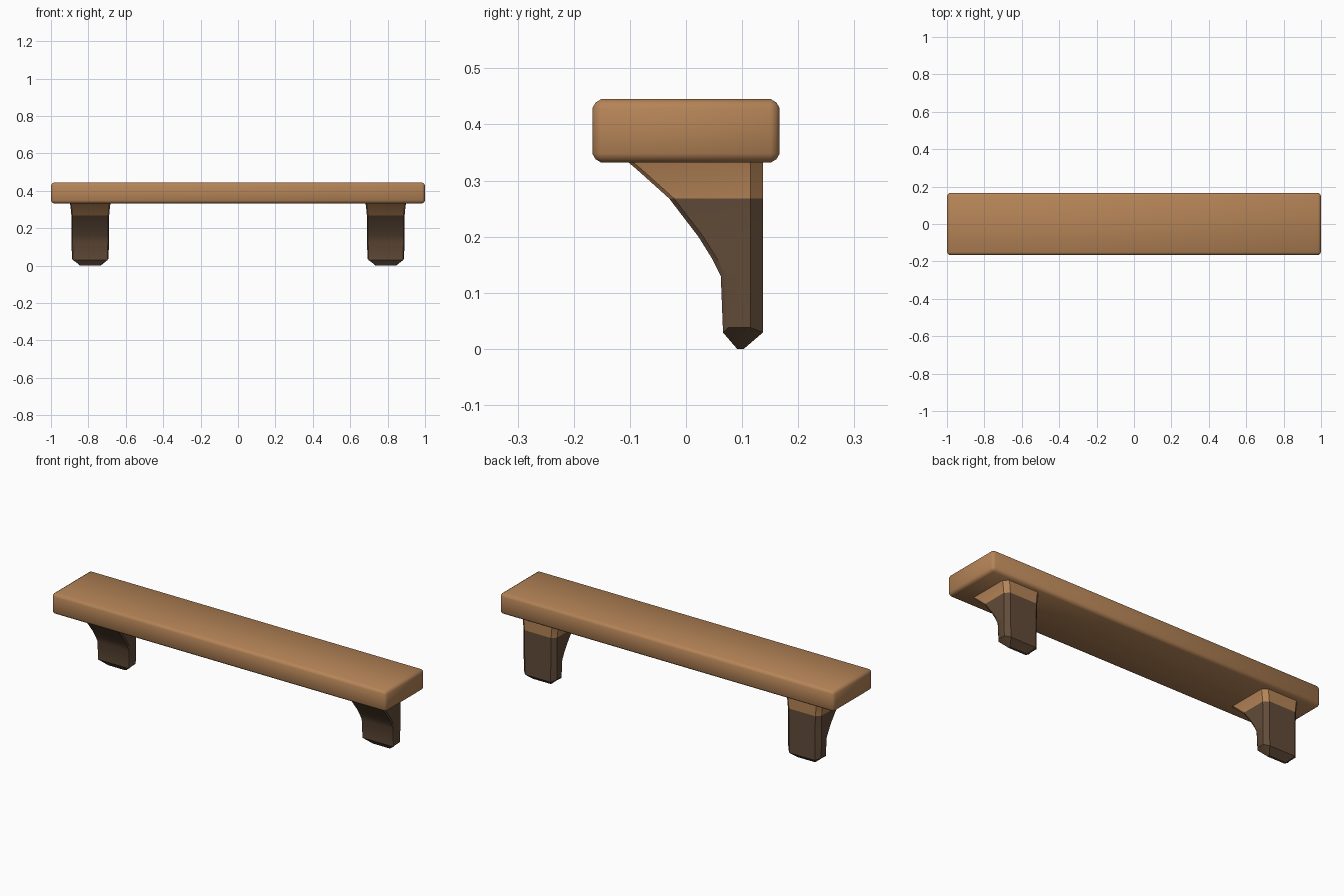
import bpy, bmesh, math

if "Cube" in bpy.data.objects:
    bpy.data.objects.remove(bpy.data.objects["Cube"])


def material(name, rgb):
    m = bpy.data.materials.new(name)
    m.diffuse_color = (*rgb, 1)
    m.use_nodes = True
    m.node_tree.nodes["Principled BSDF"].inputs["Base Color"].default_value = m.diffuse_color
    return m


wood = material("warm_wood", (0.46, 0.23, 0.095))
dark = material("dark_wood", (0.12, 0.07, 0.04))


def finish(bm, name, mats, angle):
    bmesh.ops.recalc_face_normals(bm, faces=bm.faces)
    me = bpy.data.meshes.new(name)
    bm.to_mesh(me)
    bm.free()
    for m in mats:
        me.materials.append(m)
    ob = bpy.data.objects.new(name, me)
    bpy.context.collection.objects.link(ob)
    bpy.ops.object.select_all(action='DESELECT')
    bpy.context.view_layer.objects.active = ob
    ob.select_set(True)
    bpy.ops.object.shade_smooth_by_angle(angle=math.radians(angle))
    return ob


# Plank: worn box with softened edges
bm = bmesh.new()
bmesh.ops.create_cube(bm, size=1)
for v in bm.verts:
    v.co.x *= 2.0
    v.co.y *= 0.334
    v.co.z = 0.3885 + v.co.z * 0.113
bmesh.ops.bevel(bm, geom=bm.edges[:], offset=0.016, segments=2, profile=0.4,
                affect='EDGES')
finish(bm, "plank", [wood], 50)

# Bracket sections: z, front y, back y, half width, back corner chamfer
SECTIONS = [
    (0.340, -0.112, 0.137, 0.112, 0.022),
    (0.320, -0.088, 0.137, 0.106, 0.022),
    (0.268, -0.030, 0.137, 0.101, 0.022),
    (0.200, 0.022, 0.137, 0.100, 0.022),
    (0.160, 0.047, 0.137, 0.100, 0.022),
    (0.130, 0.062, 0.137, 0.100, 0.022),
    (0.038, 0.066, 0.137, 0.098, 0.022),
    (0.000, 0.091, 0.103, 0.055, 0.004),
]


def bracket(name, cx):
    bm = bmesh.new()
    rings = []
    for z, yf, yb, w, c in SECTIONS:
        half = [(w - 0.006, yf), (w, yf + c * 0.4), (w, yb - c), (w - c, yb)]
        ring = half + [(-x, y) for x, y in reversed(half)]
        rings.append([bm.verts.new((cx + x, y, z)) for x, y in ring])
    # Skin between sections, dark below the colour line
    for i, (a, b) in enumerate(zip(rings, rings[1:])):
        for j in range(len(a)):
            k = (j + 1) % len(a)
            f = bm.faces.new((a[j], a[k], b[k], b[j]))
            f.material_index = int(i >= 2)
    bm.faces.new(rings[0])
    bm.faces.new(rings[-1]).material_index = 1
    # Front and back rims of the foot taper dip lower than its sides
    for j in (0, 3, 4, 7):
        rings[-2][j].co.z = 0.029
    finish(bm, name, [wood, dark], 35)


for side, cx in (("left", -0.79), ("right", 0.79)):
    bracket(side + "_bracket", cx)
